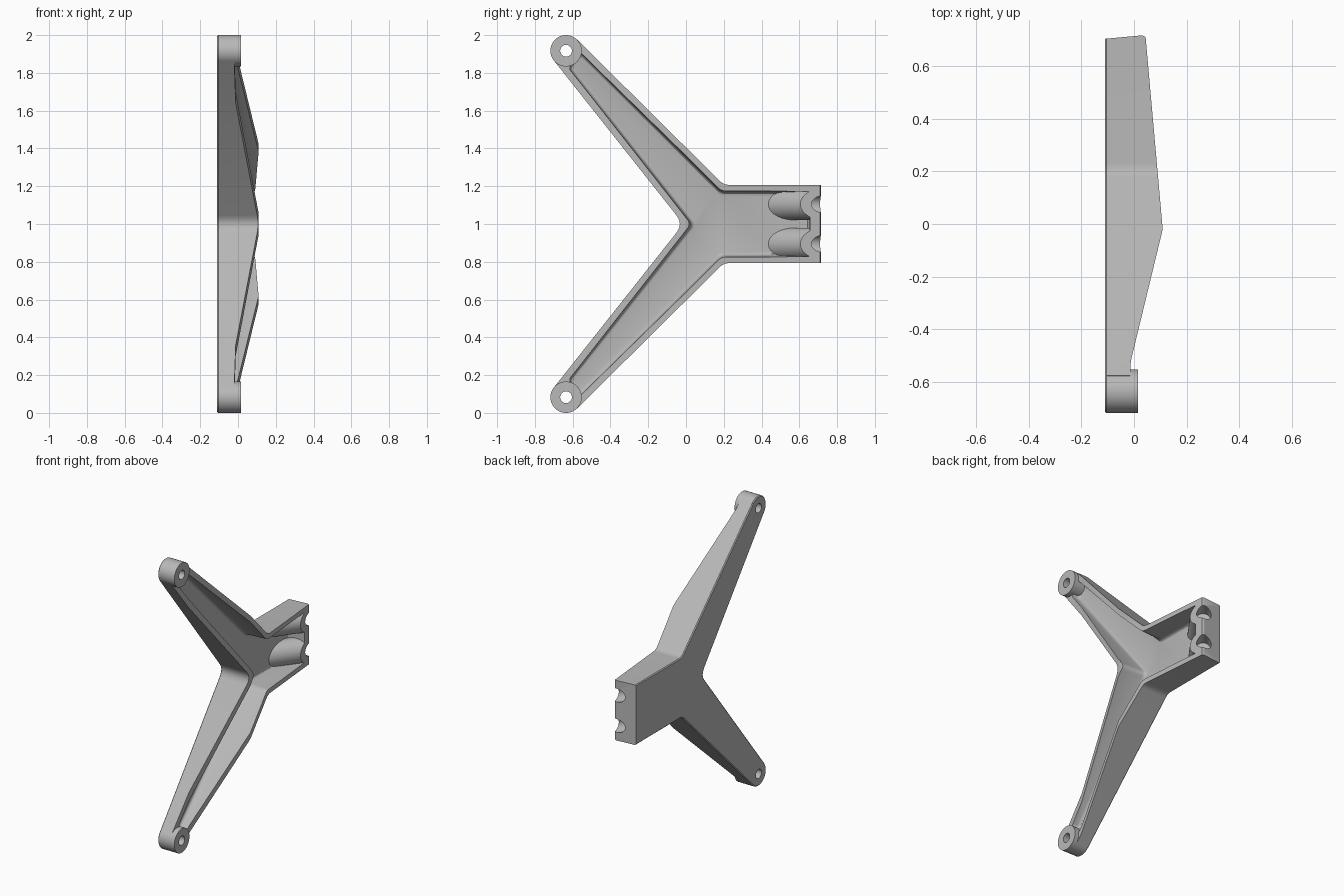
import bpy, bmesh, math
from mathutils import Vector, Matrix

cube = bpy.data.objects.get("Cube")
if cube:
    bpy.data.objects.remove(cube)

metal = bpy.data.materials.new("light grey metal")
metal.use_nodes = True
grey = (0.48, 0.48, 0.48, 1)
metal.diffuse_color = grey
metal.node_tree.nodes["Principled BSDF"].inputs["Base Color"].default_value = grey

MID = 1.0
BOSS_Y, BOSS_Z, BOSS_R = -0.635, 0.917, 0.083


def make(name, bm):
    bmesh.ops.recalc_face_normals(bm, faces=bm.faces)
    me = bpy.data.meshes.new(name)
    bm.to_mesh(me)
    bm.free()
    me.materials.append(metal)
    ob = bpy.data.objects.new(name, me)
    bpy.context.collection.objects.link(ob)
    return ob


def offset(poly, d):
    """Inset a counter-clockwise polygon with mitred corners."""
    out = []
    for i, p in enumerate(poly):
        a = (p - poly[i - 1]).normalized()
        b = (poly[(i + 1) % len(poly)] - p).normalized()
        na, nb = Vector((-a.y, a.x)), Vector((-b.y, b.x))
        out.append(p + (na + nb) * d / (1 + na.dot(nb)))
    return out


def rounded(poly, cuts, steps=6):
    """Replace each corner by a curve starting the given distance away."""
    out = []
    for i, p in enumerate(poly):
        a = p + (poly[i - 1] - p).normalized() * cuts[i]
        b = p + (poly[(i + 1) % len(poly)] - p).normalized() * cuts[i]
        for k in range(steps + 1 if cuts[i] else 1):
            t = k / steps
            out.append(a * (1 - t) ** 2 + p * 2 * t * (1 - t) + b * t * t)
    return out


def loft(name, rings):
    """Join matching (x, polygon in y-z) rings into a closed solid."""
    bm = bmesh.new()
    loops = [[bm.verts.new((x, p.x, p.y + MID)) for p in poly] for x, poly in rings]
    n = len(loops[0])
    for a, b in zip(loops, loops[1:]):
        for i in range(n):
            bm.faces.new((a[i], a[(i + 1) % n], b[(i + 1) % n], b[i]))
    bm.faces.new(loops[0])
    bm.faces.new(loops[-1])
    return make(name, bm)


def rod(name, radius, start, end):
    """Round bar between two points."""
    axis = end - start
    turn = axis.to_track_quat('Z', 'Y').to_matrix().to_4x4()
    bm = bmesh.new()
    bmesh.ops.create_cone(bm, cap_ends=True, segments=40, radius1=radius, radius2=radius,
                          depth=axis.length,
                          matrix=Matrix.Translation((start + end) / 2) @ turn)
    return make(name, bm)


def combine(target, other, operation):
    """Apply a boolean and discard the helper."""
    mod = target.modifiers.new("cut", 'BOOLEAN')
    mod.operation, mod.solver, mod.object = operation, 'EXACT', other
    graph = bpy.context.evaluated_depsgraph_get()
    mesh = bpy.data.meshes.new_from_object(target.evaluated_get(graph))
    target.modifiers.clear()
    target.data = mesh
    bpy.data.objects.remove(other)


def mirrored(half):
    """Close an upper outline with its reflection; the last point is on the axis."""
    pts = [Vector(p) for p in half]
    return [Vector((p.x, -p.y)) for p in pts[:1]] + pts + \
           [Vector((p.x, -p.y)) for p in reversed(pts[1:-1])]


# Forked body outline with a softened back edge
outline = mirrored([(0.75, 0.207), (0.2, 0.207), (-0.576, 0.976),
                    (-0.70, 0.866), (-0.014, 0)])
soft = [0, 0, 0.03, 0, 0, 0.06, 0, 0, 0.03]
body = loft("forked_bracket", [(x, rounded(offset(outline, d), soft))
                               for x, d in ((-0.11, 0.006), (-0.104, 0), (0.3, 0))])

# Thickness profile seen from above: tapers to both ends
bm = bmesh.new()
side = [(-0.11, -0.75), (-0.11, 0.703), (0.03, 0.716), (0.044, 0.71),
        (0.109, -0.02), (-0.012, -0.52), (-0.022, -0.75)]
low = [bm.verts.new((x, y, -0.1)) for x, y in side]
face = bm.faces.new(low)
top = bmesh.ops.extrude_face_region(bm, geom=[face])["geom"]
bmesh.ops.translate(bm, vec=(0, 0, 2.2),
                    verts=[v for v in top if isinstance(v, bmesh.types.BMVert)])
combine(body, make("thickness_profile", bm), 'INTERSECT')

# Drafted pocket with a filleted floor
inner = mirrored([(0.69, 0.207), (0.2, 0.207), (-0.565, 0.966),
                  (-0.667, 0.824), (-0.014, 0)])
corner = [0.012, 0.012, 0.025, 0.02, 0.02, 0.03, 0.02, 0.02, 0.025]
levels = ((0.2, 0.028), (-0.05, 0.038), (-0.062, 0.042), (-0.068, 0.048), (-0.07, 0.056))
pocket = loft("pocket", [(x, rounded(offset(inner, d), corner)) for x, d in levels])

# Slanted screw bosses left standing in the pocket
slant = Vector((-0.59, -0.81, 0)).normalized()
seats = [Vector((0.045, 0.738, MID + s * 0.105)) for s in (-1, 1)]
for p in seats:
    combine(pocket, rod("screw_boss", 0.085, p - slant * 0.3, p + slant * 0.4), 'DIFFERENCE')
combine(body, pocket, 'DIFFERENCE')
for p in seats:
    combine(body, rod("screw_hole", 0.046, p - slant * 0.2, p + slant * 0.13), 'DIFFERENCE')

# Round mounting eyes at the arm tips
for s in (-1, 1):
    ring = [Vector((BOSS_Y + BOSS_R * math.cos(a), s * BOSS_Z + BOSS_R * math.sin(a)))
            for a in (k * math.tau / 48 for k in range(48))]
    eye = loft("mounting_eye", [(x, offset(ring, d)) for x, d in
                                ((-0.11, 0.006), (-0.104, 0), (0.016, 0))])
    combine(body, eye, 'UNION')
    centre = Vector((0, BOSS_Y, MID + s * BOSS_Z))
    reach = Vector((0.3, 0, 0))
    combine(body, rod("bolt_hole", 0.031, centre - reach, centre + reach), 'DIFFERENCE')

# Smooth curved walls, keep crisp edges
bpy.ops.object.select_all(action='DESELECT')
body.select_set(True)
bpy.context.view_layer.objects.active = body
bpy.ops.object.shade_smooth_by_angle(angle=math.radians(30))
